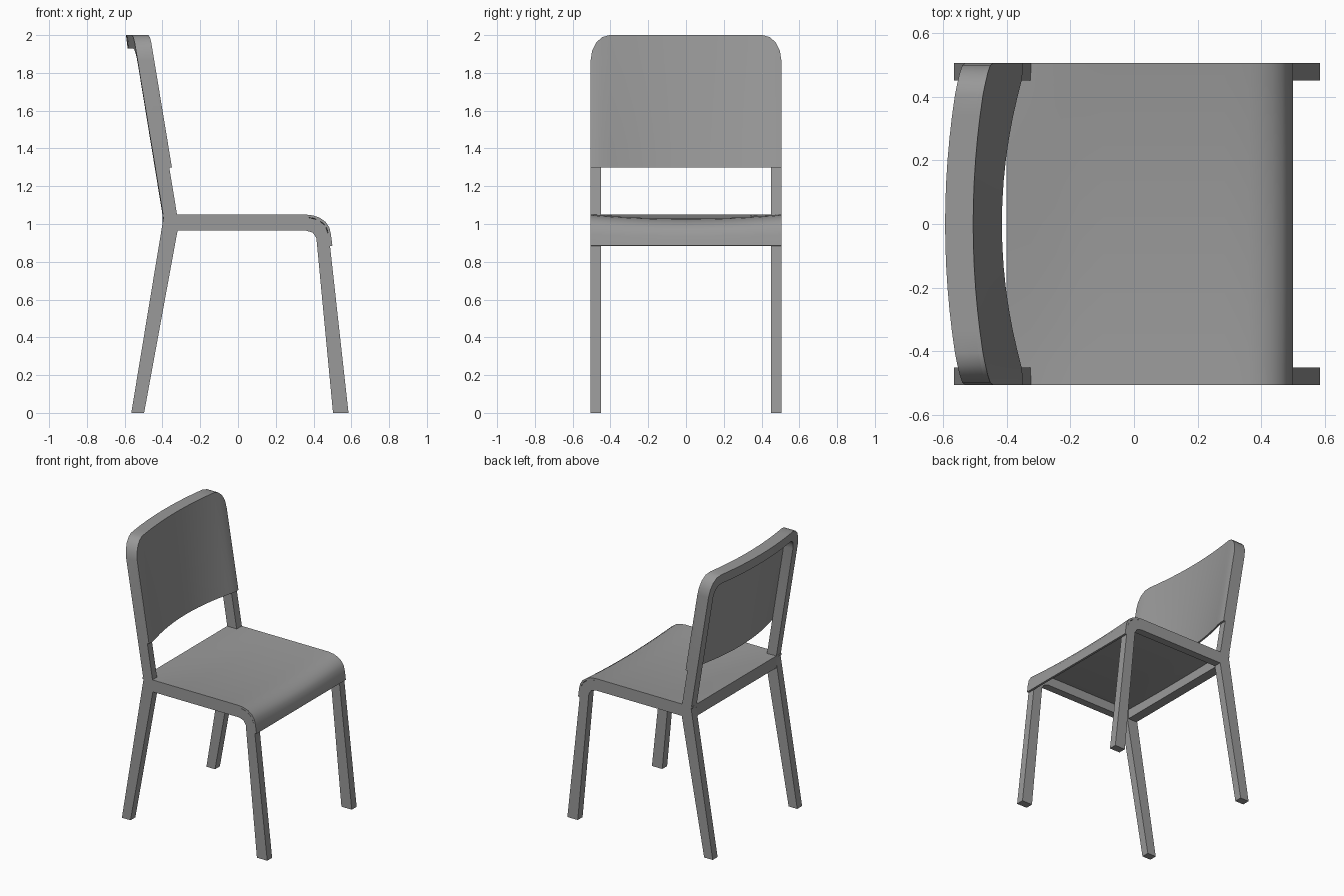
import bpy, bmesh, math

cube = bpy.data.objects.get("Cube")
if cube:
    bpy.data.objects.remove(cube, do_unlink=True)

HALF = 0.505      # half width of the chair
BAR = 0.055       # width of the frame bars
PLY = 0.014       # thickness of the seat and back sheets

grey = bpy.data.materials.new("grey")
grey.use_nodes = True
grey.diffuse_color = (0.32, 0.32, 0.32, 1)
bsdf = next(n for n in grey.node_tree.nodes if n.type == 'BSDF_PRINCIPLED')
bsdf.inputs["Base Color"].default_value = grey.diffuse_color


def finish(name, bm):
    bmesh.ops.recalc_face_normals(bm, faces=bm.faces)
    mesh = bpy.data.meshes.new(name)
    bm.to_mesh(mesh)
    bm.free()
    mesh.materials.append(grey)
    obj = bpy.data.objects.new(name, mesh)
    bpy.context.collection.objects.link(obj)
    bpy.ops.object.select_all(action='DESELECT')
    obj.select_set(True)
    bpy.context.view_layer.objects.active = obj
    bpy.ops.object.shade_smooth_by_angle(angle=math.radians(35))
    return obj


def slab(name, front, back):
    """Closed solid between two matching grids of points."""
    bm = bmesh.new()
    f, b = [[[bm.verts.new(p) for p in row] for row in g] for g in (front, back)]
    n, m = len(f), len(f[0])
    for g in (f, b):
        for i in range(n - 1):
            for j in range(m - 1):
                bm.faces.new((g[i][j], g[i + 1][j], g[i + 1][j + 1], g[i][j + 1]))
    for i in range(n - 1):
        for j in (0, m - 1):
            bm.faces.new((f[i][j], f[i + 1][j], b[i + 1][j], b[i][j]))
    for j in range(m - 1):
        for i in (0, n - 1):
            bm.faces.new((f[i][j], f[i][j + 1], b[i][j + 1], b[i][j]))
    return finish(name, bm)


def extrude_side(name, profile, y0, y1):
    bm = bmesh.new()
    face = bm.faces.new([bm.verts.new((x, y0, z)) for x, z in profile])
    new = bmesh.ops.extrude_face_region(bm, geom=[face])["geom"]
    bmesh.ops.translate(bm, vec=(0, y1 - y0, 0),
                        verts=[v for v in new if isinstance(v, bmesh.types.BMVert)])
    return finish(name, bm)


# Side frames: rear leg, seat rail and front leg in one piece
side = [(-.565, 0), (-.497, 0), (-.32, .965), (.36, .965), (.395, .955), (.415, .925),
        (.503, 0), (.585, 0), (.487, .885), (.478, .945), (.463, .99), (.425, 1.022),
        (.36, 1.037), (-.32, 1.037), (-.395, 1.03), (-.40, 1.0)]
extrude_side("left_side_frame", side, HALF - BAR, HALF)
extrude_side("right_side_frame", side, -HALF, BAR - HALF)

# Rear crossbar under the seat
bar = [(-.40, .965), (-.33, .965), (-.33, 1.04), (-.40, 1.04)]
extrude_side("rear_crossbar", bar, BAR - HALF, HALF - BAR)


# Seat sheet: dished, rolling down over the front edge
def seat_point(x, z, y):
    fade = min(1, (x + .40) / .2) * max(0, min(1, (z - .885) / .15))
    return (x, y, z - .022 * fade * (1 - (y / HALF) ** 2))


top = [(-.40 + .76 * i / 10, 1.05) for i in range(11)]
top += [(.40, 1.045), (.435, 1.032), (.465, 1.01), (.484, .98), (.492, .945), (.50, .885)]
under = []
for i, (x, z) in enumerate(top):
    (xa, za), (xb, zb) = top[max(i - 1, 0)], top[min(i + 1, len(top) - 1)]
    length = math.hypot(xb - xa, zb - za)
    under.append((x + PLY * (zb - za) / length, z - PLY * (xb - xa) / length))
widths = [HALF * (j / 8 - 1) for j in range(17)]
slab("seat", *[[[seat_point(x, z, y) for y in widths] for x, z in prof]
               for prof in (top, under)])


# Leaning, curved back: depth is measured rearward from the sheet's front
def back_point(y, z, depth):
    bow = (.065 - .036 * (z - 1.3)) * (1 - min(1, abs(y) / .46) ** 2)
    return (-.35 - .165 * (z - 1.3) - bow - depth, y, z)


def arch(cy, cz, ry, rz):
    """Rounded top edge from the right corner to the left corner."""
    arc = [(cy + ry * math.cos(a), cz + rz * math.sin(a))
           for a in (math.pi / 2 * k / 4 for k in range(5))]
    middle = [(cy * (1 - k / 6), cz + rz) for k in range(1, 12)]
    return arc + middle + [(-y, z) for y, z in reversed(arc)]


outer = arch(.405, 1.865, .10, .135)
inner = arch(.39, 1.85, .06, .08)

# Back sheet
rows = 6
slab("back_panel", *[[[back_point(y, 1.3 + (z - 1.3) * r / rows, d) for y, z in outer]
                      for r in range(rows + 1)] for d in (0, PLY)])


# Back frame: two posts joined by a curved top rail
def with_posts(path):
    y = path[0][0]
    return [(y, 1.02), (y, 1.3)] + path + [(-y, 1.3), (-y, 1.02)]


slab("back_frame", *[[[back_point(y, z, d) for y, z in with_posts(p)]
                      for p in (outer, inner)] for d in (PLY, .088)])
